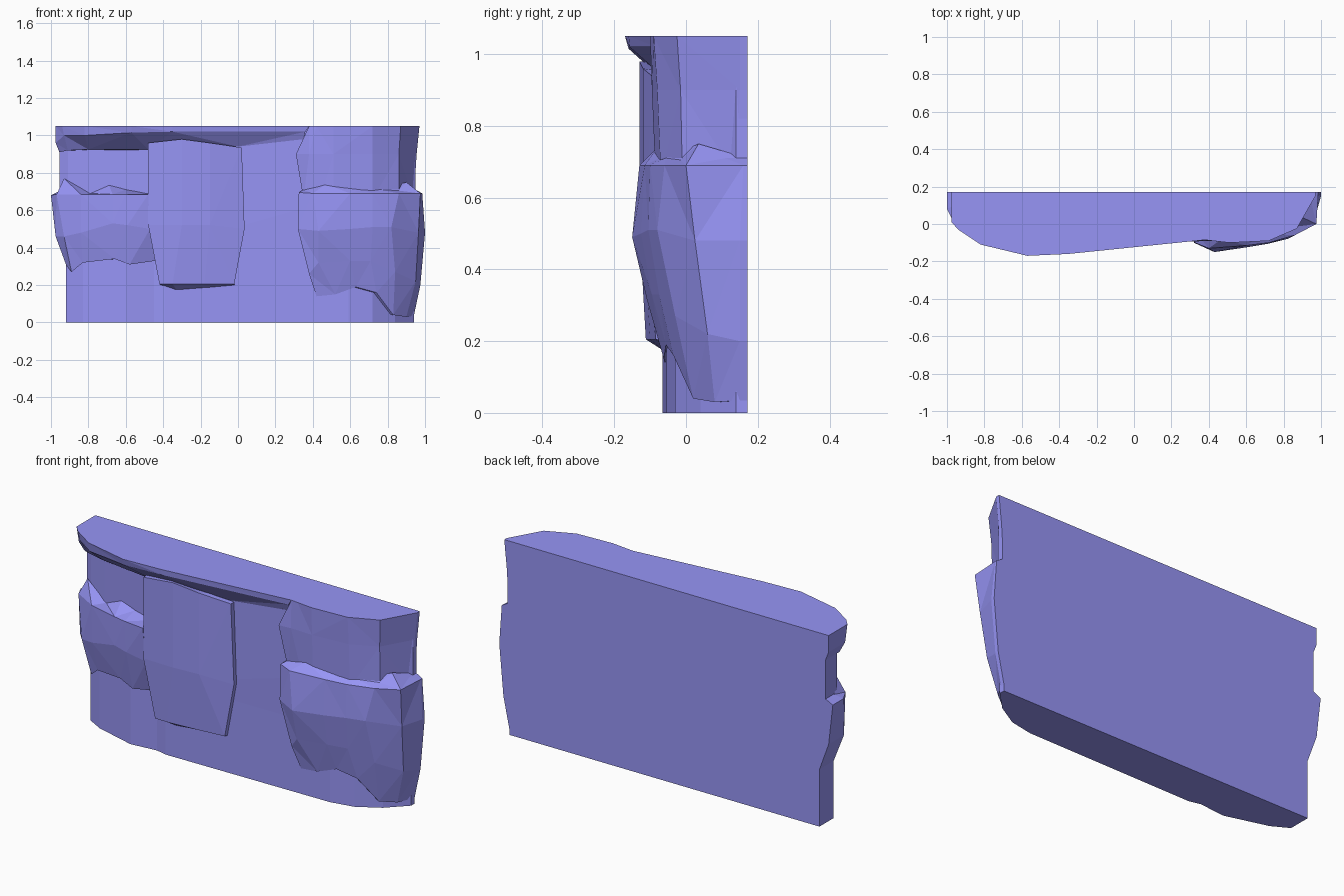
import bpy, bmesh

BACK = 0.171
stone = bpy.data.materials.new("stone")
stone.diffuse_color = (.31, .30, .92, 1)


def shell(name, rows, back=BACK):
    """Loft front strips of (x, y, z), lowest first, closed against a flat back."""
    bm = bmesh.new()
    loops = []
    for row in rows:
        first, last = row[0], row[-1]
        pts = [(first[0], back, first[2])] + list(row) + [(last[0], back, last[2])]
        loops.append([bm.verts.new(p) for p in pts])
    n = len(loops[0])
    for a, b in zip(loops, loops[1:]):
        for i in range(n):
            j = (i + 1) % n
            bm.faces.new((a[i], a[j], b[j], b[i]))
    bm.faces.new(loops[0][::-1])
    bm.faces.new(loops[-1])
    bmesh.ops.triangulate(bm, faces=bm.faces[:])
    bmesh.ops.recalc_face_normals(bm, faces=bm.faces[:])
    me = bpy.data.meshes.new(name)
    bm.to_mesh(me)
    bm.free()
    me.materials.append(stone)
    ob = bpy.data.objects.new(name, me)
    bpy.context.collection.objects.link(ob)
    return ob


def level(z, pts):
    return [(x, y, z) for x, y in pts]


# Main wall: faceted lower outline, recessed upper left
low = [(-.92, .05), (-.83, 0), (-.6, -.065), (-.45, -.05), (-.39, -.065),
       (.59, -.055), (.72, -.03), (.84, .04), (.94, .14)]
high = [(-.955, .07), (-.91, .04), (-.8, 0), (-.47, -.04), (-.39, -.065),
        (.59, -.06), (.72, -.03), (.84, .04), (.95, .14)]
shell("wall_body", [level(0, low), level(.4, low), level(.68, high), level(1.049, high)])

# Overhanging ledge along the top
shell("top_ledge", [
    [(-.955, .05, .91), (-.91, .02, .92), (-.8, -.015, .925), (-.48, -.06, .925),
     (0, -.067, .94), (.35, -.067, .98)],
    [(-.975, .03, .96), (-.93, -.025, 1.0), (-.82, -.1, 1.0), (-.57, -.16, 1.015),
     (-.35, -.157, 1.02), (.36, -.083, 1.02)],
    level(1.05, [(-.975, .01), (-.94, -.03), (-.82, -.11), (-.57, -.17),
                 (-.35, -.16), (.38, -.085)])])

# Upper right pillar
shell("right_pillar", [
    level(.66, [(.35, -.07), (.44, -.08), (.51, -.085), (.72, -.07), (.86, -.01), (.94, .14)]),
    level(.9, [(.31, -.095), (.38, -.09), (.51, -.095), (.72, -.08), (.86, -.015), (.955, .15)]),
    level(1.05, [(.38, -.085), (.42, -.09), (.51, -.1), (.72, -.09), (.87, -.025), (.97, .15)])])

# Hanging slab in the centre
shell("centre_slab", [
    [(-.41, -.06, .2), (-.33, -.065, .175), (-.18, -.06, .185), (-.02, -.06, .2)],
    [(-.42, -.11, .205), (-.35, -.112, .205), (-.18, -.1, .205), (-.02, -.085, .205)],
    [(-.48, -.125, .52), (-.3, -.13, .52), (-.15, -.12, .52), (.035, -.085, .5)],
    [(-.48, -.125, .96), (-.3, -.13, .98), (-.15, -.12, .96), (.02, -.09, .935)]], back=.05)

# Left boulder
shell("left_boulder", [
    [(-.92, .05, .31), (-.89, .015, .27), (-.83, -.015, .32), (-.66, -.065, .34),
     (-.58, -.075, .31), (-.44, -.06, .33)],
    [(-.975, .04, .46), (-.93, -.01, .46), (-.84, -.05, .48), (-.67, -.1, .53),
     (-.59, -.115, .52), (-.47, -.115, .5)],
    [(-1, .08, .68), (-.97, .02, .685), (-.84, -.055, .685), (-.67, -.1, .685),
     (-.6, -.115, .685), (-.48, -.13, .685)],
    [(-.96, .1, .7), (-.93, .04, .77), (-.79, 0, .69), (-.69, -.01, .735),
     (-.6, -.03, .71), (-.48, -.03, .69)]])

# Right boulder
shell("right_boulder", [
    [(.42, -.06, .14), (.52, -.062, .15), (.63, -.056, .19), (.74, -.035, .16),
     (.83, .02, .04), (.9, .08, .03), (.94, .15, .035)],
    [(.38, -.085, .26), (.43, -.11, .32), (.6, -.095, .33), (.71, -.075, .33),
     (.84, -.03, .27), (.95, .06, .22), (.975, .15, .2)],
    [(.32, -.1, .5), (.43, -.15, .49), (.6, -.125, .5), (.72, -.105, .51),
     (.82, -.08, .51), (.965, .025, .48), (1, .15, .48)],
    [(.325, -.1, .695), (.4, -.13, .69), (.6, -.115, .69), (.72, -.1, .69),
     (.86, -.06, .69), (.975, 0, .69), (.985, .16, .69)],
    [(.35, -.07, .71), (.47, -.08, .74), (.66, -.075, .71), (.76, -.055, .71),
     (.86, -.015, .705), (.9, .035, .75), (.95, .11, .71)]])
